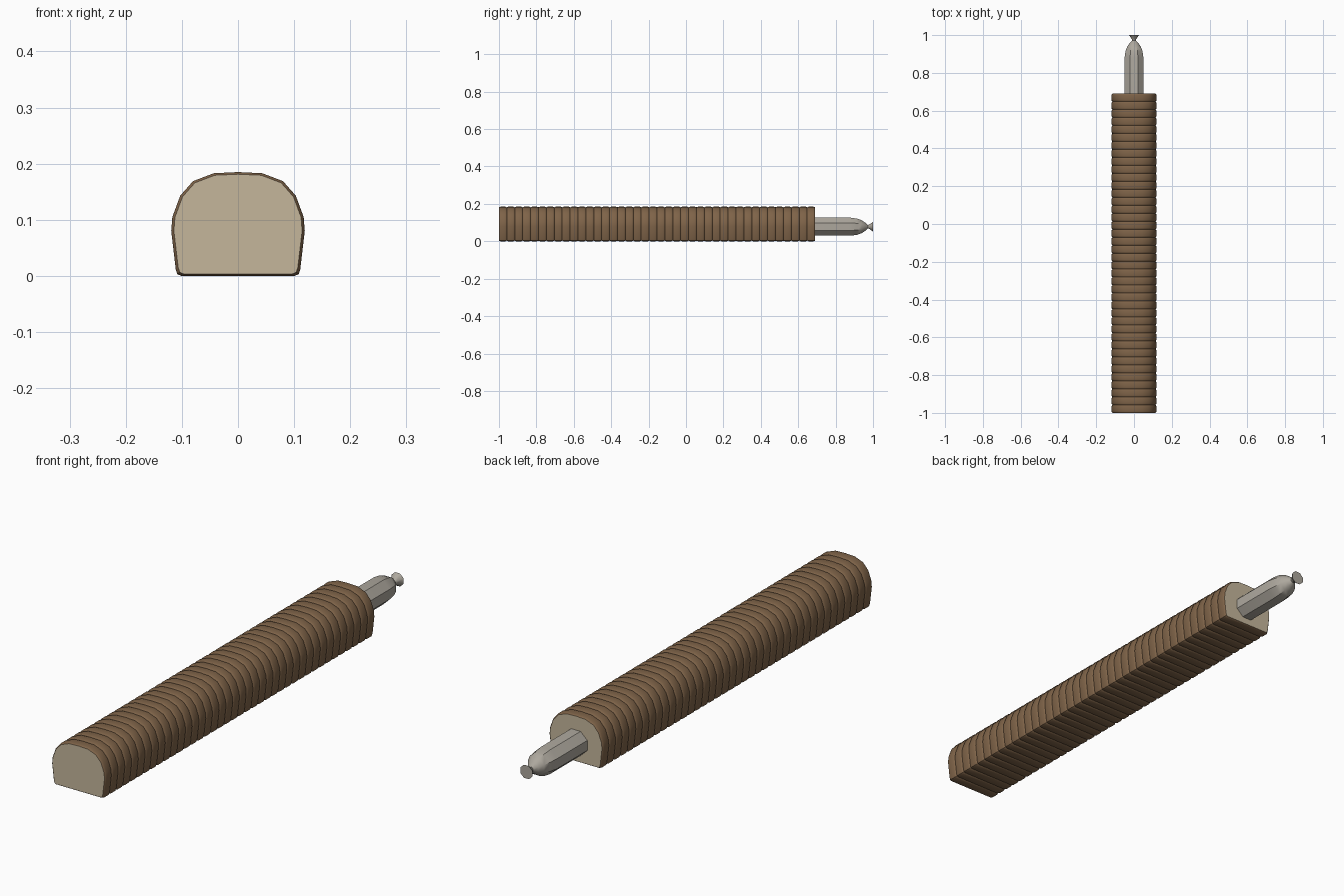
import bpy, bmesh, math

cube = bpy.data.objects.get("Cube")
if cube:
    bpy.data.objects.remove(cube, do_unlink=True)


def material(name, rgb):
    m = bpy.data.materials.new(name)
    m.use_nodes = True
    m.diffuse_color = (*rgb, 1)
    m.node_tree.nodes["Principled BSDF"].inputs["Base Color"].default_value = (*rgb, 1)
    return m


BROWN = material("brown wrap", (0.21, 0.125, 0.065))
CREAM = material("cream core", (0.56, 0.47, 0.33))
STEEL = material("pale steel", (0.42, 0.39, 0.34))


def loft(name, rings, mats, angle):
    """Skin a list of equal-length rings and cap both ends with the last material."""
    bm = bmesh.new()
    loops = [[bm.verts.new(p) for p in ring] for ring in rings]
    for a, b in zip(loops, loops[1:]):
        for i in range(len(a)):
            j = (i + 1) % len(a)
            bm.faces.new((a[i], a[j], b[j], b[i]))
    for end in (loops[0], loops[-1]):
        bm.faces.new(end).material_index = len(mats) - 1
    bmesh.ops.recalc_face_normals(bm, faces=bm.faces)
    mesh = bpy.data.meshes.new(name)
    bm.to_mesh(mesh)
    bm.free()
    for m in mats:
        mesh.materials.append(m)
    ob = bpy.data.objects.new(name, mesh)
    bpy.context.collection.objects.link(ob)
    bpy.ops.object.select_all(action="DESELECT")
    ob.select_set(True)
    bpy.context.view_layer.objects.active = ob
    bpy.ops.object.shade_smooth_by_angle(angle=math.radians(angle))
    return ob


# Ribbed handle: domed section with a flat base, repeated as rounded ribs
half = [(0.101, 0), (0.108, 0.003), (0.111, 0.012), (0.119, 0.08), (0.117, 0.105),
        (0.103, 0.143), (0.08, 0.169), (0.043, 0.183)]
section = half + [(0, 0.185)] + [(-x, z) for x, z in reversed(half)]
START, END, RIBS, MID = -1, 0.69, 40, 0.09
pitch = (END - START) / RIBS
rib = [(0, 0.96), (0.003, 0.985), (0.008, 1), (pitch - 0.008, 1), (pitch - 0.003, 0.985)]
stations = [(START + n * pitch + dy, s) for n in range(RIBS) for dy, s in rib]
stations.append((END, 0.96))
loft("ribbed_handle",
     [[(x * s, y, MID + (z - MID) * s) for x, z in section] for y, s in stations],
     [BROWN, CREAM], 30)

# Eight-sided rod that tapers to a neck and flares at the tip
profile = [(0.66, 0.052), (0.88, 0.052), (0.915, 0.047), (0.94, 0.037),
           (0.958, 0.024), (0.972, 0.010), (0.979, 0.012), (1, 0.028)]
SIDES, AXIS = 8, 0.078
turns = [math.tau * (i + 0.5) / SIDES for i in range(SIDES)]
loft("steel_rod",
     [[(1.04 * r * math.cos(a), y, AXIS + r * math.sin(a)) for a in turns]
      for y, r in profile],
     [STEEL], 40)
